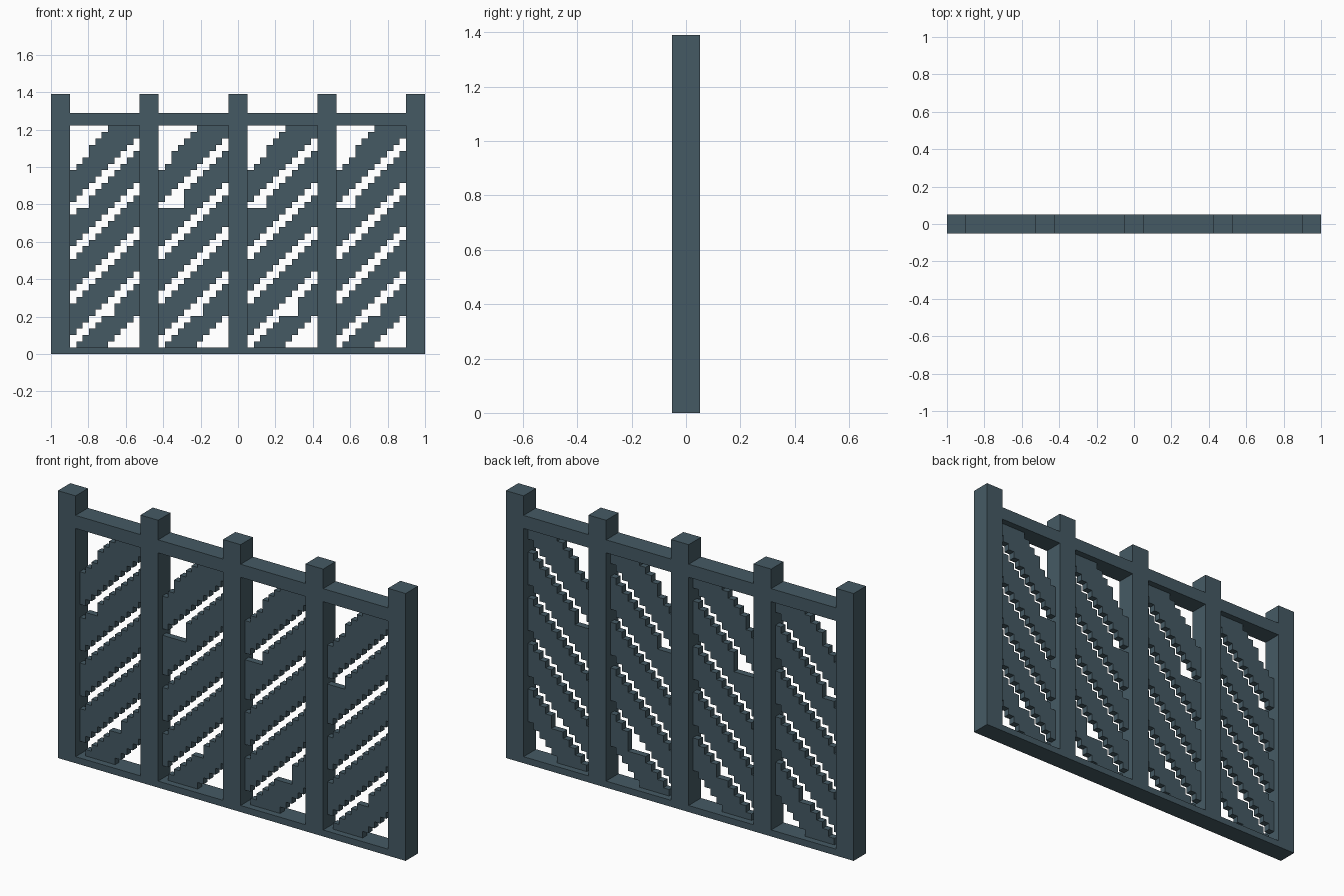
import bpy, bmesh

if "Cube" in bpy.data.objects:
    bpy.data.objects.remove(bpy.data.objects["Cube"])

U = 2 / 59                 # module: posts are 3 wide, bays 11 wide, 41 high
COLS, ROWS = 11, 35        # bay opening in modules

paint = bpy.data.materials.new("slate blue grey")
paint.diffuse_color = (0.0595, 0.1022, 0.1274, 1)
paint.use_nodes = True
paint.node_tree.nodes["Principled BSDF"].inputs["Base Color"].default_value = paint.diffuse_color


def finish(name, bm):
    mesh = bpy.data.meshes.new(name)
    bm.to_mesh(mesh)
    bm.free()
    mesh.materials.append(paint)
    ob = bpy.data.objects.new(name, mesh)
    bpy.context.collection.objects.link(ob)
    return ob


def box(name, x0, x1, z0, z1):
    """Box three modules deep; x and z given in modules."""
    bm = bmesh.new()
    bmesh.ops.create_cube(bm, size=1)
    for v in bm.verts:
        v.co.x = ((x0 + x1) / 2 + v.co.x * (x1 - x0)) * U - 1
        v.co.y *= 3 * U
        v.co.z = ((z0 + z1) / 2 + v.co.z * (z1 - z0)) * U
    return finish(name, bm)


def slats(name, x0, turn, chips, extra):
    """Stepped diagonal slats: five modules solid, two open."""
    bm = bmesh.new()
    for row in range(ROWS):
        for col in range(COLS):
            s = row + col
            solid = (7 <= s < 40 and s % 7 < 5) or (s == 6 and col >= turn)
            if (row, col) in extra:
                solid = True
            if not solid or (row, col) in chips:
                continue
            x, z = x0 + col, 36 - row
            corners = ((x, z - 1), (x + 1, z - 1), (x + 1, z), (x, z))
            bm.faces.new([bm.verts.new((a * U - 1, 0, b * U)) for a, b in corners])
    bmesh.ops.remove_doubles(bm, verts=bm.verts, dist=1e-4)
    ob = finish(name, bm)
    mod = ob.modifiers.new("thickness", 'SOLIDIFY')
    mod.thickness = U
    mod.offset = 0


# Posts
for i in range(5):
    box(f"post_{i + 1}", i * 14, i * 14 + 3, 0, 41)

# Small irregular steps of each bay: (turn column, missing cells, added cells)
bays = [
    (3, {(12, 2), (29, 6)}, set()),
    (2, {(12, 2), (12, 3), (11, 3), (29, 6)}, {(13, 0)}),
    (3, {(12, 2), (29, 6), (29, 7), (28, 7)}, {(13, 0)}),
    (3, {(12, 2), (29, 6)}, {(13, 0)}),
]

# Rails and slats between the posts
for i, (turn, chips, extra) in enumerate(bays):
    x = i * 14 + 3
    box(f"top_rail_{i + 1}", x, x + COLS, 36, 38)
    box(f"bottom_rail_{i + 1}", x, x + COLS, 0, 1)
    slats(f"diagonal_slats_{i + 1}", x, turn, chips, extra)
